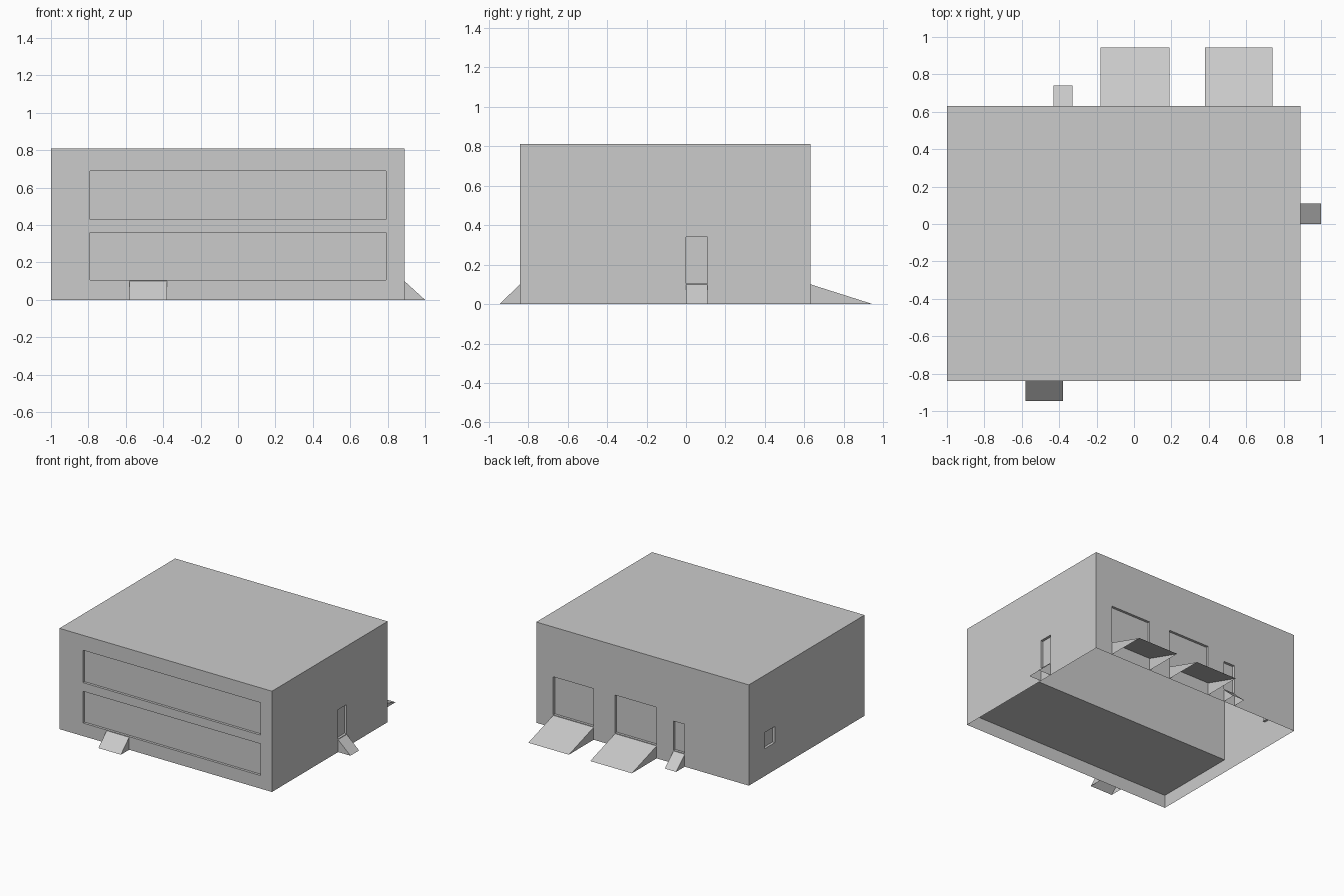
import bpy, bmesh
from mathutils import Matrix, Vector

cube = bpy.data.objects.get("Cube")
if cube:
    bpy.data.objects.remove(cube, do_unlink=True)

grey = bpy.data.materials.new("plain_grey")
grey.use_nodes = True
GREY = (0.6, 0.6, 0.6, 1)
grey.diffuse_color = GREY
grey.node_tree.nodes["Principled BSDF"].inputs["Base Color"].default_value = GREY

LEFT, RIGHT, FRONT, BACK, TOP = -1.0, 0.89, -0.84, 0.63, 0.81
SILL = 0.105      # height of the raised floor
DEPTH = 0.02      # recess of doors and windows
PARTITION = -0.16


def make_object(name, bm):
    mesh = bpy.data.meshes.new(name)
    bm.to_mesh(mesh)
    bm.free()
    mesh.materials.append(grey)
    obj = bpy.data.objects.new(name, mesh)
    bpy.context.collection.objects.link(obj)
    return obj


def add_box(bm, lo, hi):
    lo, hi = Vector(lo), Vector(hi)
    mat = Matrix.Translation((lo + hi) / 2) @ Matrix.Diagonal((*(hi - lo), 1))
    bmesh.ops.create_cube(bm, size=1, matrix=mat)


# Doors and windows, as one set of cutting blocks
bm = bmesh.new()
for z0, z1 in ((SILL, 0.36), (0.43, 0.69)):
    add_box(bm, (-0.79, FRONT - DEPTH, z0), (0.79, FRONT + DEPTH, z1))
for x0, x1, z1 in ((0.38, 0.74, 0.41), (-0.18, 0.19, 0.41), (-0.43, -0.33, 0.34)):
    add_box(bm, (x0, BACK - DEPTH, SILL), (x1, BACK + DEPTH, z1))
add_box(bm, (RIGHT - DEPTH, 0, SILL), (RIGHT + DEPTH, 0.11, 0.34))
add_box(bm, (LEFT - DEPTH, 0.30, 0.22), (LEFT + DEPTH, 0.43, 0.35))
cutter = make_object("opening_cutter", bm)
cutter.hide_render = True

# Building shell with recessed openings and no underside
bm = bmesh.new()
add_box(bm, (LEFT, FRONT, 0), (RIGHT, BACK, TOP))
shell = make_object("building_shell", bm)
cut = shell.modifiers.new("openings", "BOOLEAN")
cut.operation = "DIFFERENCE"
cut.solver = "EXACT"
cut.object = cutter
bpy.context.view_layer.update()
evaluated = shell.evaluated_get(bpy.context.evaluated_depsgraph_get())
bm = bmesh.new()
bm.from_mesh(evaluated.to_mesh())
evaluated.to_mesh_clear()
shell.modifiers.clear()
bottom = [f for f in bm.faces if all(v.co.z < 0.001 for v in f.verts)]
bmesh.ops.delete(bm, geom=bottom, context="FACES")
bm.to_mesh(shell.data)
bm.free()
bpy.data.objects.remove(cutter, do_unlink=True)


def sheet(name, points):
    bm = bmesh.new()
    bm.faces.new([bm.verts.new(p) for p in points])
    return make_object(name, bm)


# Raised front floor and the inner wall behind it
sheet("raised_floor", [(LEFT, FRONT, SILL), (LEFT, PARTITION, SILL),
                       (RIGHT, PARTITION, SILL), (RIGHT, FRONT, SILL)])
sheet("inner_wall", [(RIGHT, PARTITION, SILL), (LEFT, PARTITION, SILL),
                     (LEFT, PARTITION, TOP), (RIGHT, PARTITION, TOP)])


def ramp(name, start, end, run, height=0.1):
    """Hollow wedge: sloped top and two sides; start to end runs along the wall."""
    a, b, out = Vector((*start, 0)), Vector((*end, 0)), Vector((*run, 0))
    up = Vector((0, 0, height))
    bm = bmesh.new()
    al, ah, at, bl, bh, bt = [bm.verts.new(p) for p in
                              (a, a + up, a + out, b, b + up, b + out)]
    for face in ((ah, at, bt, bh), (al, at, ah), (bl, bh, bt)):
        bm.faces.new(face)
    return make_object(name, bm)


ramp("front_ramp", (-0.58, FRONT), (-0.38, FRONT), (0, -0.105))
ramp("side_ramp", (RIGHT, 0), (RIGHT, 0.11), (0.11, 0))
ramp("back_door_ramp", (-0.33, BACK), (-0.43, BACK), (0, 0.11))
ramp("loading_ramp_left", (0.74, BACK), (0.38, BACK), (0, 0.315))
ramp("loading_ramp_right", (0.19, BACK), (-0.18, BACK), (0, 0.315))
